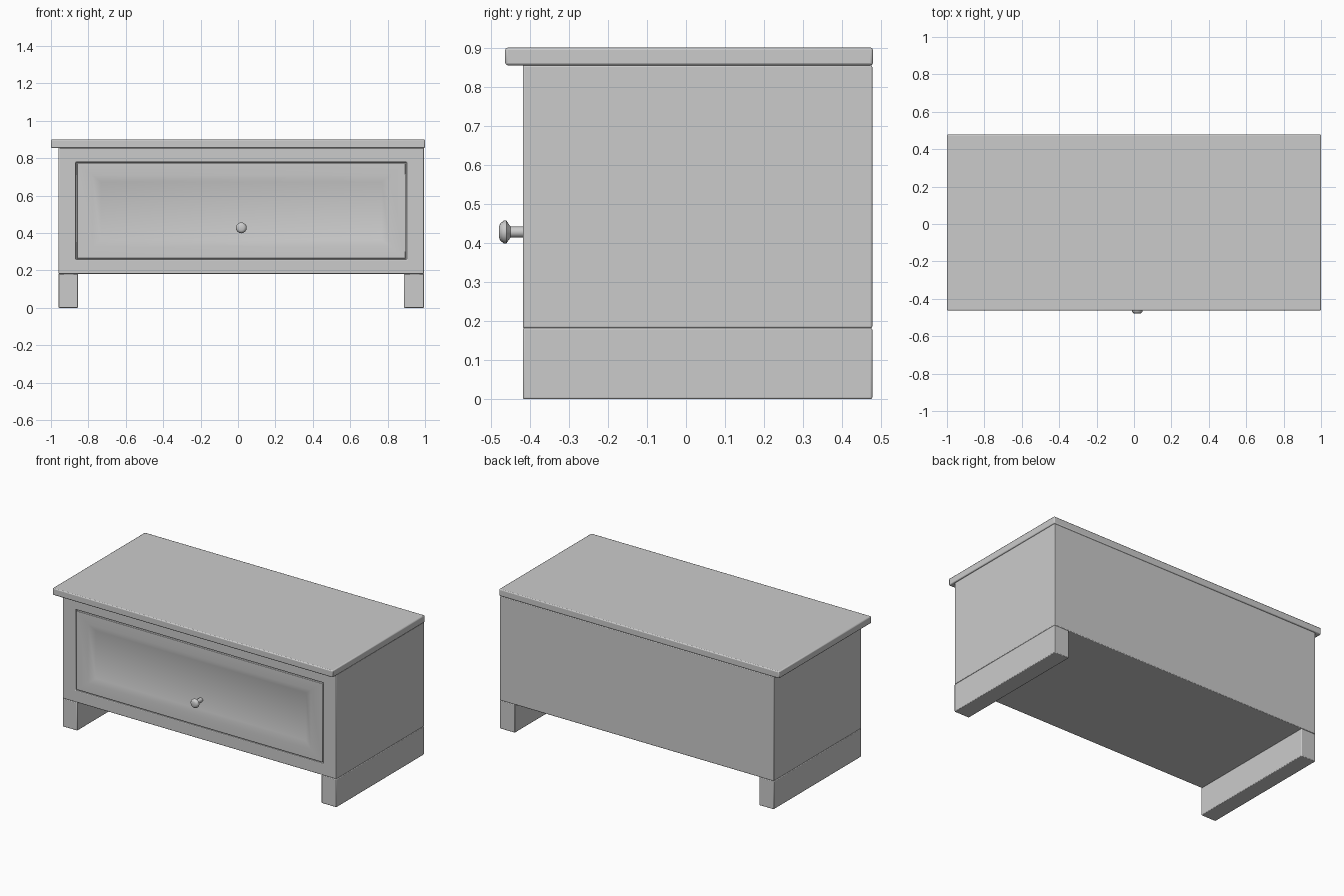
import bpy, bmesh
from math import radians, pi, cos, sin

if "Cube" in bpy.data.objects:
    bpy.data.objects.remove(bpy.data.objects["Cube"])


def finish(name, bm, bevel=0.0):
    bmesh.ops.recalc_face_normals(bm, faces=bm.faces[:])
    mesh = bpy.data.meshes.new(name)
    bm.to_mesh(mesh)
    bm.free()
    obj = bpy.data.objects.new(name, mesh)
    bpy.context.collection.objects.link(obj)
    bpy.ops.object.select_all(action='DESELECT')
    obj.select_set(True)
    bpy.context.view_layer.objects.active = obj
    if bevel:
        mod = obj.modifiers.new("soft_edges", 'BEVEL')
        mod.width = bevel
        mod.segments = 2
        mod.limit_method = 'ANGLE'
        mod.angle_limit = radians(50)
        mod.use_clamp_overlap = True
    bpy.ops.object.shade_smooth_by_angle(angle=radians(40))
    return obj


def box(name, x, y, z, bevel=0.004, steps=()):
    """Box from min/max pairs; steps are (x margin, z margin, y) rings cut into the front."""
    bm = bmesh.new()
    bmesh.ops.create_cube(bm, size=1)
    for v in bm.verts:
        v.co = [r[1] if c > 0 else r[0] for c, r in zip(v.co, (x, y, z))]
    bm.normal_update()
    front = min(bm.faces, key=lambda f: f.calc_center_median().y)
    cx, cz = sum(x) / 2, sum(z) / 2
    for mx, mz, depth in steps:
        bmesh.ops.inset_individual(bm, faces=[front], thickness=0.002)
        for v in front.verts:
            v.co = (x[0] + mx if v.co.x < cx else x[1] - mx, depth,
                    z[0] + mz if v.co.z < cz else z[1] - mz)
    return finish(name, bm, bevel)


def lathe(name, centre, profile, sides=16):
    """Turned part along y from (radius, y) points."""
    bm = bmesh.new()
    rings = [[bm.verts.new((centre[0] + r * cos(2 * pi * i / sides), y,
                            centre[1] + r * sin(2 * pi * i / sides)))
              for i in range(sides)] for r, y in profile]
    for a, b in zip(rings, rings[1:]):
        for i in range(sides):
            j = (i + 1) % sides
            bm.faces.new((a[i], a[j], b[j], b[i]))
    bm.faces.new(rings[0])
    bm.faces.new(rings[-1])
    return finish(name, bm)


FRONT, BACK = -0.418, 0.477

# Top board, overhanging at the front and left
box("top_board", (-1, 1), (-0.463, 0.479), (0.855, 0.90), 0.006)

# Cabinet with a shallow pocket for the drawer
box("cabinet_body", (-0.96, 0.995), (FRONT, BACK), (0.182, 0.855), 0.004,
    [(0.093, 0.076, FRONT), (0.093, 0.076, FRONT + 0.03)])

# Drawer front with a sloped recessed panel
box("drawer_front", (-0.861, 0.896), (FRONT, FRONT + 0.035), (0.264, 0.773), 0.003,
    [(0.083, 0.063, FRONT), (0.128, 0.10, FRONT + 0.015)])

# Full-depth runner feet
for side, x in (("left", (-0.96, -0.855)), ("right", (0.888, 0.995))):
    box(side + "_foot", x, (FRONT, BACK), (0, 0.182))

# Turned knob
lathe("drawer_knob", (0.0175, 0.428),
      [(0.014, FRONT + 0.02), (0.014, -0.449), (0.019, -0.453), (0.029, -0.460),
       (0.029, -0.467), (0.022, -0.476), (0.014, -0.479)])
